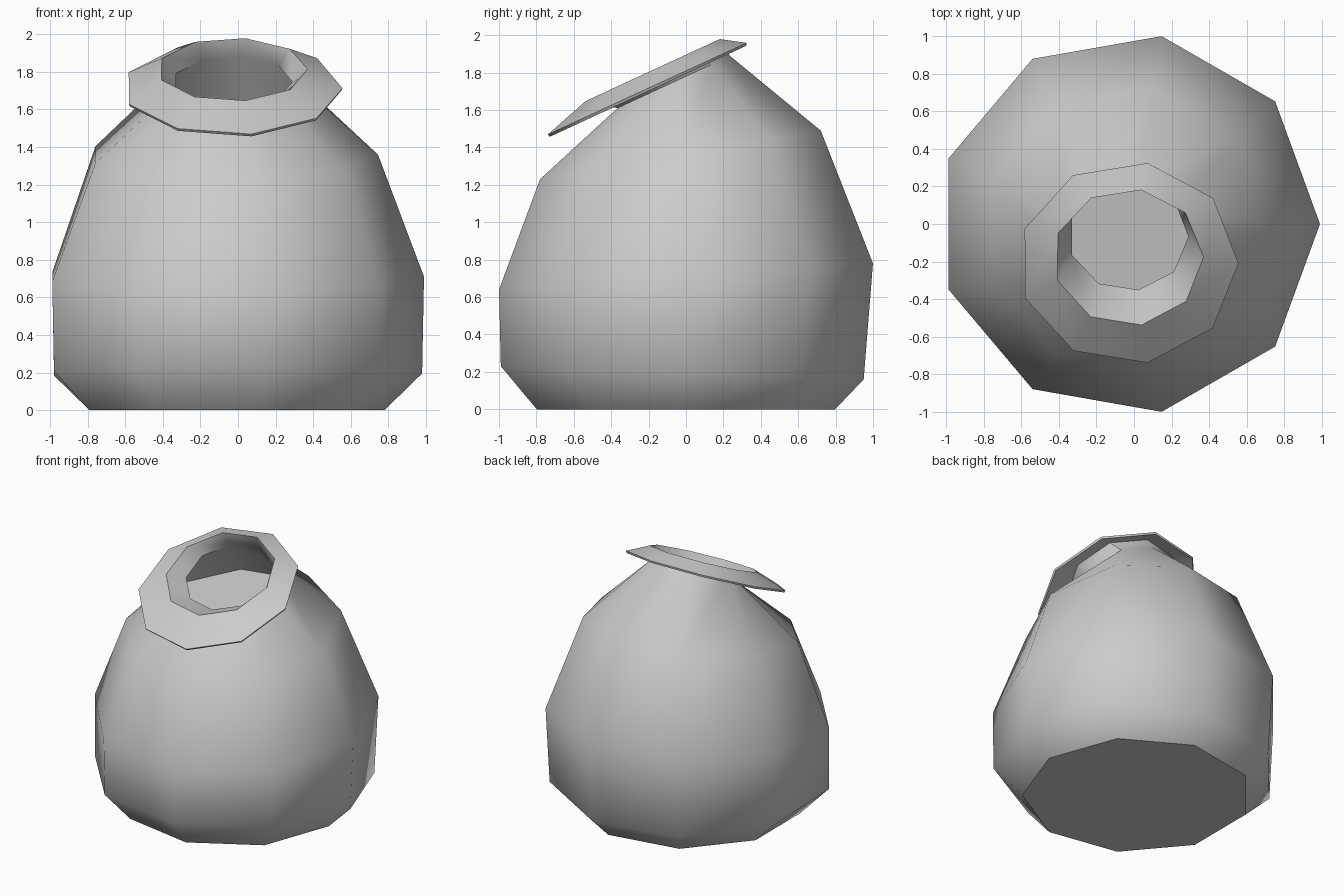
import bpy, bmesh, math

if "Cube" in bpy.data.objects:
    bpy.data.objects.remove(bpy.data.objects["Cube"])

SIDES = 9
CX = -0.03

# Rings: x radius, y radius, y centre, z at the centre, tilt (dz/dy)
BODY = [
    (0.81, 0.81, 0.0, 0.0, 0.0),          # base
    (1.01, 0.985, -0.02, 0.195, -0.036),  # lower bevel
    (1.02, 1.015, 0.0, 0.71, 0.07),       # belly
    (0.775, 0.762, -0.03, 1.36, 0.173),   # shoulder
    (0.335, 0.305, -0.065, 1.75, 0.463),  # neck
    (0.402, 0.367, -0.17, 1.80, 0.463),   # lip
    (0.58, 0.533, -0.203, 1.70, 0.463),   # rim edge
]


def add_ring(bm, rx, ry, cy, z, tilt):
    verts = []
    for i in range(SIDES):
        a = 2 * math.pi * i / SIDES
        y = ry * math.sin(a)
        verts.append(bm.verts.new((CX + rx * math.cos(a), cy + y, z + tilt * y)))
    return verts


def finish(bm, name):
    mesh = bpy.data.meshes.new(name)
    bm.to_mesh(mesh)
    bm.free()
    obj = bpy.data.objects.new(name, mesh)
    bpy.context.collection.objects.link(obj)
    return obj


# Pot shell: base cap, walls, neck and folded rim as one thin sheet
bm = bmesh.new()
rings = [add_ring(bm, *r) for r in BODY]
bm.faces.new(list(reversed(rings[0])))
for lo, hi in zip(rings, rings[1:]):
    for i in range(SIDES):
        j = (i + 1) % SIDES
        bm.faces.new((lo[i], lo[j], hi[j], hi[i]))
pot = finish(bm, "pot")

# Wall thickness, inwards
bpy.context.view_layer.objects.active = pot
pot.select_set(True)
mod = pot.modifiers.new("wall", 'SOLIDIFY')
mod.thickness = 0.016
mod.offset = -1
bpy.ops.object.modifier_apply(modifier=mod.name)
bpy.ops.object.shade_smooth_by_angle(angle=math.radians(44.5))

# Contents surface just below the shoulder
bm = bmesh.new()
bm.faces.new(add_ring(bm, 0.775, 0.762, -0.03, 1.325, 0.173))
finish(bm, "contents_surface")
